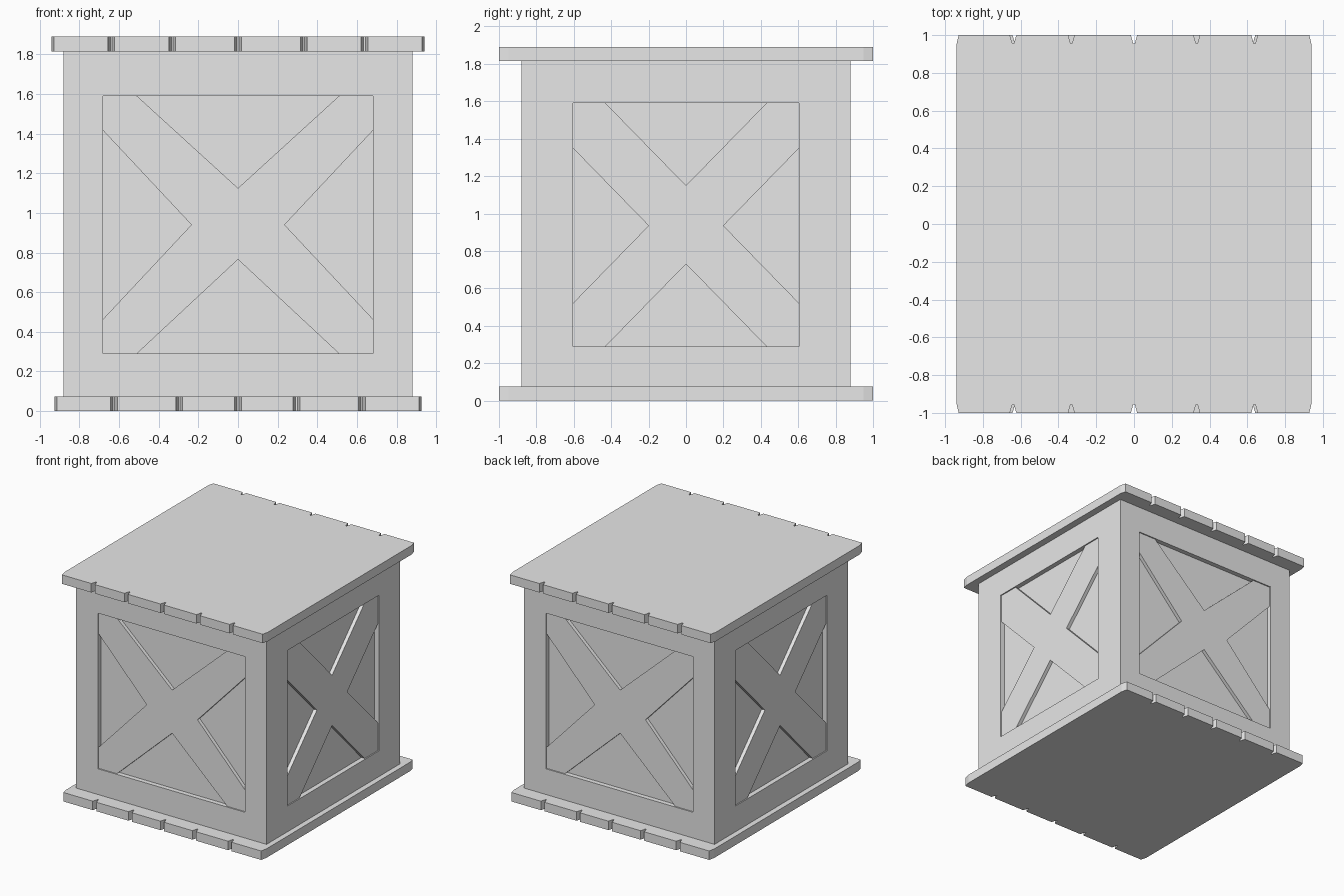
import bpy, bmesh
from mathutils import Vector

cube = bpy.data.objects.get("Cube")
if cube:
    bpy.data.objects.remove(cube, do_unlink=True)

grey = bpy.data.materials.new("plain_grey")
grey.use_nodes = True
grey.diffuse_color = (0.8, 0.8, 0.8, 1)
grey.node_tree.nodes["Principled BSDF"].inputs["Base Color"].default_value = (0.8, 0.8, 0.8, 1)

HALF, LOW, HIGH = 0.88, 0.075, 1.815
BOTTOM, TOP = 0.29, 1.59
PANEL_DEPTH, BRACE_DEPTH = 0.04, 0.01
UP = Vector((0, 0, 1))


def finish(name, bm):
    bmesh.ops.recalc_face_normals(bm, faces=bm.faces)
    mesh = bpy.data.meshes.new(name)
    bm.to_mesh(mesh)
    bm.free()
    mesh.materials.append(grey)
    obj = bpy.data.objects.new(name, mesh)
    bpy.context.collection.objects.link(obj)
    return obj


def prism(name, points, offset):
    """Extrude a flat outline along an offset vector."""
    bm = bmesh.new()
    face = bm.faces.new([bm.verts.new(p) for p in points])
    result = bmesh.ops.extrude_face_region(bm, geom=[face], use_keep_orig=True)
    moved = [v for v in result["geom"] if isinstance(v, bmesh.types.BMVert)]
    bmesh.ops.translate(bm, verts=moved, vec=offset)
    return finish(name, bm)


# Each side: name, outward direction, panel half width, and brace gaps:
# half width along rails, upper and lower apex, side gap top and bottom, side apex
wide = (0.68, 0.51, 1.125, 0.765, 1.415, 0.465, 0.235)
narrow = (0.605, 0.43, 1.15, 0.73, 1.35, 0.52, 0.2)
SIDES = [("front", Vector((0, -1, 0)), wide), ("back", Vector((0, 1, 0)), wide),
         ("left", Vector((1, 0, 0)), narrow), ("right", Vector((-1, 0, 0)), narrow)]

# Crate body with a recessed panel in each side
bm = bmesh.new()
bmesh.ops.create_cube(bm, size=2)
for v in bm.verts:
    v.co = (v.co.x * HALF, v.co.y * HALF, HIGH if v.co.z > 0 else LOW)
bm.normal_update()
middle = (LOW + HIGH) / 2
for _, out, spec in SIDES:
    across = UP.cross(out)
    face = max(bm.faces, key=lambda f: f.normal.dot(out) * f.calc_area())
    for depth in (0, PANEL_DEPTH):
        bmesh.ops.inset_individual(bm, faces=[face], thickness=0.01)
        for v in face.verts:
            side = 1 if v.co.dot(across) > 0 else -1
            height = TOP if v.co.z > middle else BOTTOM
            v.co = out * (HALF - depth) + across * side * spec[0] + UP * height
    bm.normal_update()
finish("crate_body", bm)

# Crossed braces, set slightly back from the frame
for name, out, (w, gap, high, low, side_top, side_bottom, tip) in SIDES:
    across = UP.cross(out)
    mid = (side_top + side_bottom) / 2
    half = [(0, high), (gap, TOP), (w, TOP), (w, side_top), (tip, mid),
            (w, side_bottom), (w, BOTTOM), (gap, BOTTOM), (0, low)]
    outline = half + [(-u, z) for u, z in reversed(half[1:-1])]
    base = out * (HALF - PANEL_DEPTH - 0.01)
    prism(name + "_cross_brace", [base + across * u + UP * z for u, z in outline],
          out * (PANEL_DEPTH + 0.01 - BRACE_DEPTH))


# Lid and base boards, notched where the planks meet
def slab(name, width, notches, z, thickness):
    edge = [(-width, 0.95), (-width + 0.012, 1)]
    for x in notches:
        edge += [(x - 0.017, 1), (x - 0.004, 0.955), (x + 0.004, 0.955), (x + 0.017, 1)]
    edge += [(width - 0.012, 1), (width, 0.95)]
    outline = edge + [(x, -y) for x, y in reversed(edge)]
    prism(name, [Vector((x, y, z)) for x, y in outline], UP * thickness)


slab("lid", 0.94, (-0.64, -0.332, 0, 0.332, 0.638), HIGH, 0.075)
slab("base", 0.925, (-0.626, -0.297, 0, 0.295, 0.625), 0, LOW)
